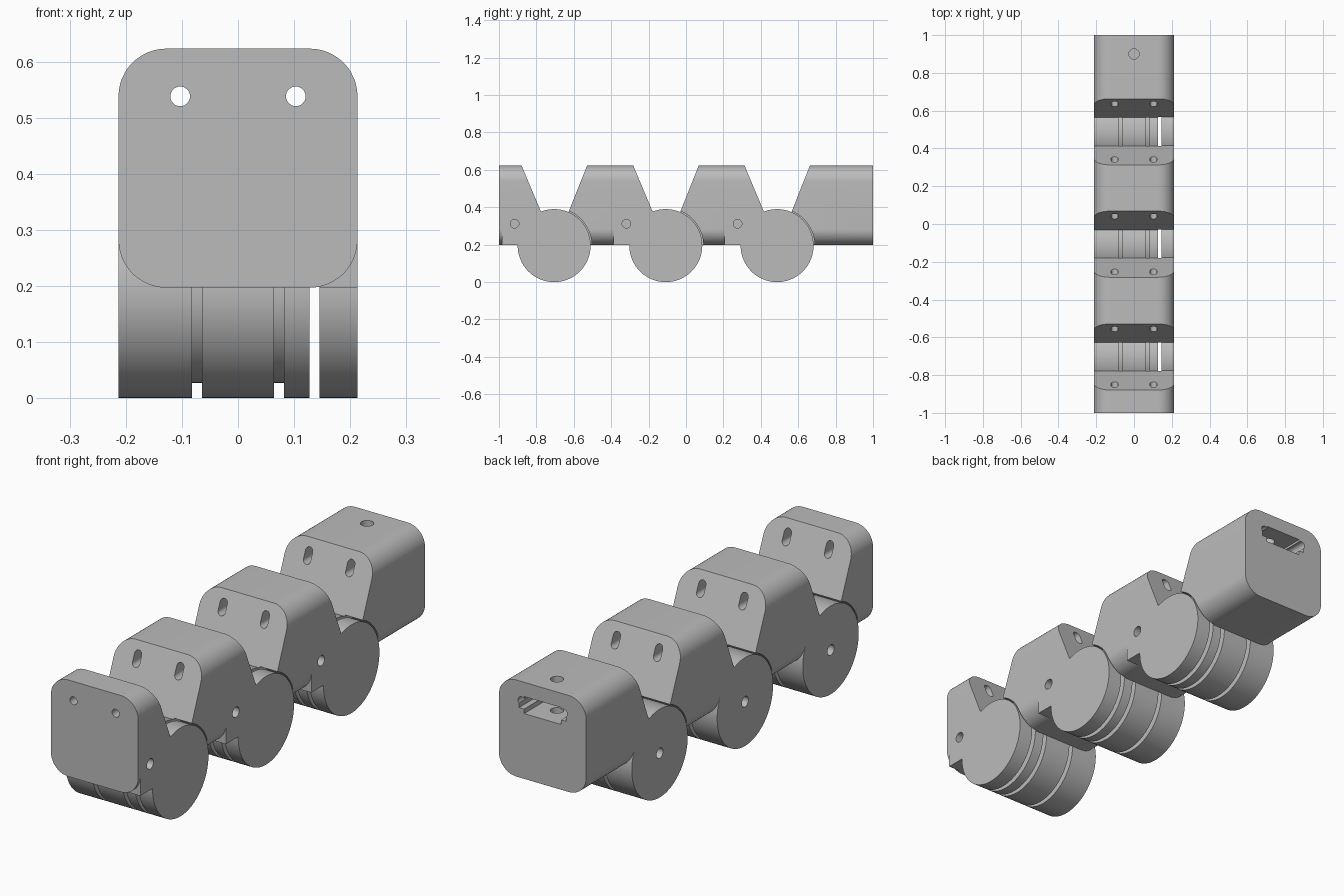
import bpy, bmesh, math
from mathutils import Matrix, Vector

if "Cube" in bpy.data.objects:
    bpy.data.objects.remove(bpy.data.objects["Cube"], do_unlink=True)

HALF, LOW, HIGH, CORNER = 0.213, 0.197, 0.623, 0.085
AXLE_Z, RADIUS, CLEAR, GROOVE = 0.195, 0.195, 0.201, 0.168
DRUM_END, KNUCKLE_START = 0.127, 0.145
JOINTS = [-0.705, -0.108, 0.487]

grey = bpy.data.materials.new("plain grey")
grey.use_nodes = True
grey.diffuse_color = (0.5, 0.5, 0.5, 1)
grey.node_tree.nodes["Principled BSDF"].inputs["Base Color"].default_value = (0.5, 0.5, 0.5, 1)


def finish(bm, name):
    bmesh.ops.recalc_face_normals(bm, faces=bm.faces)
    mesh = bpy.data.meshes.new(name)
    bm.to_mesh(mesh)
    bm.free()
    mesh.materials.append(grey)
    obj = bpy.data.objects.new(name, mesh)
    bpy.context.collection.objects.link(obj)
    return obj


def prism(name, points, offset):
    """Extrude a closed outline of 3D points along an offset."""
    bm = bmesh.new()
    face = bm.faces.new([bm.verts.new(p) for p in points])
    new = bmesh.ops.extrude_face_region(bm, geom=[face])["geom"]
    verts = [g for g in new if isinstance(g, bmesh.types.BMVert)]
    bmesh.ops.translate(bm, verts=verts, vec=offset)
    return finish(bm, name)


def box(name, x0, x1, y0, y1, z0, z1):
    return prism(name, [(x0, y0, z0), (x1, y0, z0), (x1, y0, z1), (x0, y0, z1)], (0, y1 - y0, 0))


def rod(name, start, end, radius, sides=32):
    a, b = Vector(start), Vector(end)
    turn = (b - a).to_track_quat("Z", "Y").to_matrix().to_4x4()
    bm = bmesh.new()
    bmesh.ops.create_cone(bm, cap_ends=True, segments=sides, radius1=radius, radius2=radius,
                          depth=(b - a).length, matrix=Matrix.Translation((a + b) / 2) @ turn)
    return finish(bm, name)


def axle_rod(name, joint, x0, x1, radius, sides=96):
    return rod(name, (x0, joint, AXLE_Z), (x1, joint, AXLE_Z), radius, sides)


def lathe(name, joint, profile):
    """Revolve (x, radius) points about a joint axle."""
    bm = bmesh.new()
    verts = [bm.verts.new((x, joint, AXLE_Z + r)) for x, r in profile]
    edges = [bm.edges.new(pair) for pair in zip(verts, verts[1:])]
    bmesh.ops.spin(bm, geom=verts + edges, cent=(0, joint, AXLE_Z), axis=(1, 0, 0),
                   angle=2 * math.pi, steps=96)
    bmesh.ops.remove_doubles(bm, verts=bm.verts, dist=1e-5)
    return finish(bm, name)


def combine(obj, tool, operation="DIFFERENCE"):
    """Apply a boolean and throw the tool away."""
    mod = obj.modifiers.new("bool", "BOOLEAN")
    mod.operation, mod.object, mod.solver = operation, tool, "EXACT"
    graph = bpy.context.evaluated_depsgraph_get()
    mesh = bpy.data.meshes.new_from_object(obj.evaluated_get(graph))
    obj.modifiers.clear()
    obj.data = mesh
    bpy.data.objects.remove(tool, do_unlink=True)


def smooth(obj):
    bpy.ops.object.select_all(action="DESELECT")
    obj.select_set(True)
    bpy.context.view_layer.objects.active = obj
    bpy.ops.object.shade_smooth_by_angle(angle=math.radians(30))


def rounded_bar(name, y0, y1):
    mid, inner, steps = (LOW + HIGH) / 2, HALF - CORNER, 12
    points = []
    for quarter, (sx, sz) in enumerate([(1, 1), (-1, 1), (-1, -1), (1, -1)]):
        for i in range(steps + 1):
            a = (quarter + i / steps) * math.pi / 2
            points.append((sx * inner + CORNER * math.cos(a), y0,
                           mid + sz * inner + CORNER * math.sin(a)))
    return prism(name, points, (0, y1 - y0, 0))


def cord_slot(body, x, y0, y1):
    """Stretch a cord hole upward where it leaves a sloping face."""
    combine(body, box("cutter", x - 0.0175, x + 0.0175, y0, y1, 0.538, 0.57))
    combine(body, rod("cutter", (x, y0, 0.57), (x, y1, 0.57), 0.0175))


# Finger segments: rounded bars with sloping ends around each joint
for index, (front, back) in enumerate(zip([None] + JOINTS, JOINTS + [None])):
    first, last = front is None, back is None
    y0 = -1 if first else front
    y1 = 1 if last else back
    body = rounded_bar(f"segment_{index + 1}", y0, y1)
    if not last:
        # Square cheek that carries the end knuckle
        combine(body, box("cheek", KNUCKLE_START, HALF, back - 0.28, back, LOW, 0.4), "UNION")
    outline = [(y0 - 0.1, 0.1), (y0 - 0.1, 0.7)] if first else \
        [(front + 0.1, 0.1), (front + 0.067, 0.35), (front + 0.176, HIGH), (front + 0.184, 0.643)]
    outline += [(y1 + 0.1, 0.7), (y1 + 0.1, 0.1)] if last else \
        [(back - 0.182, 0.643), (back - 0.174, HIGH), (back - 0.06, 0.352), (back - 0.1, 0.1)]
    side = prism("cutter", [(-0.3, y, z) for y, z in outline], (0.6, 0, 0))
    combine(body, side, "INTERSECT")
    if not first:
        # Joined to the drum, clear of the knuckle
        combine(body, axle_rod("cutter", front, -0.3, DRUM_END, RADIUS))
        combine(body, axle_rod("cutter", front, DRUM_END, 0.3, CLEAR))
    if not last:
        # Clear of the drum, joined to the knuckle, with a screw hole in the cheek
        combine(body, axle_rod("cutter", back, -0.3, KNUCKLE_START, CLEAR))
        combine(body, axle_rod("cutter", back, KNUCKLE_START, 0.3, RADIUS))
        combine(body, rod("cutter", (0.1, back - 0.211, 0.312), (0.3, back - 0.211, 0.312), 0.023))
    # Cord holes running the full length
    for x in (-0.103, 0.103):
        combine(body, rod("cutter", (x, -1.1, 0.538), (x, 1.1, 0.538), 0.0175))
        if not first:
            cord_slot(body, x, front, front + 0.22)
        if not last:
            cord_slot(body, x, back - 0.22, back)
    if last:
        # Anchor slot and its screw hole
        combine(body, box("cutter", -0.09, 0.09, 0.8, 1.1, 0.485, 0.56))
        combine(body, box("cutter", -0.115, 0.115, 0.8, 1.1, 0.505, 0.548))
        combine(body, rod("cutter", (0, 0.9, 0.44), (0, 0.9, 0.7), 0.027))
    smooth(body)

# Hinge barrels: grooved drum with an axle hole, and a separate end knuckle
drum_profile = [(-HALF, 0), (-HALF, RADIUS)]
for x in (-0.073, 0.073):
    drum_profile += [(x - 0.009, RADIUS), (x - 0.009, GROOVE), (x + 0.009, GROOVE), (x + 0.009, RADIUS)]
drum_profile += [(DRUM_END, RADIUS), (DRUM_END, 0)]
for index, joint in enumerate(JOINTS):
    drum = lathe(f"hinge_drum_{index + 1}", joint, drum_profile)
    combine(drum, axle_rod("cutter", joint, -0.3, 0.05, 0.023, 32))
    smooth(drum)
    smooth(axle_rod(f"hinge_knuckle_{index + 1}", joint, KNUCKLE_START, HALF, RADIUS))
